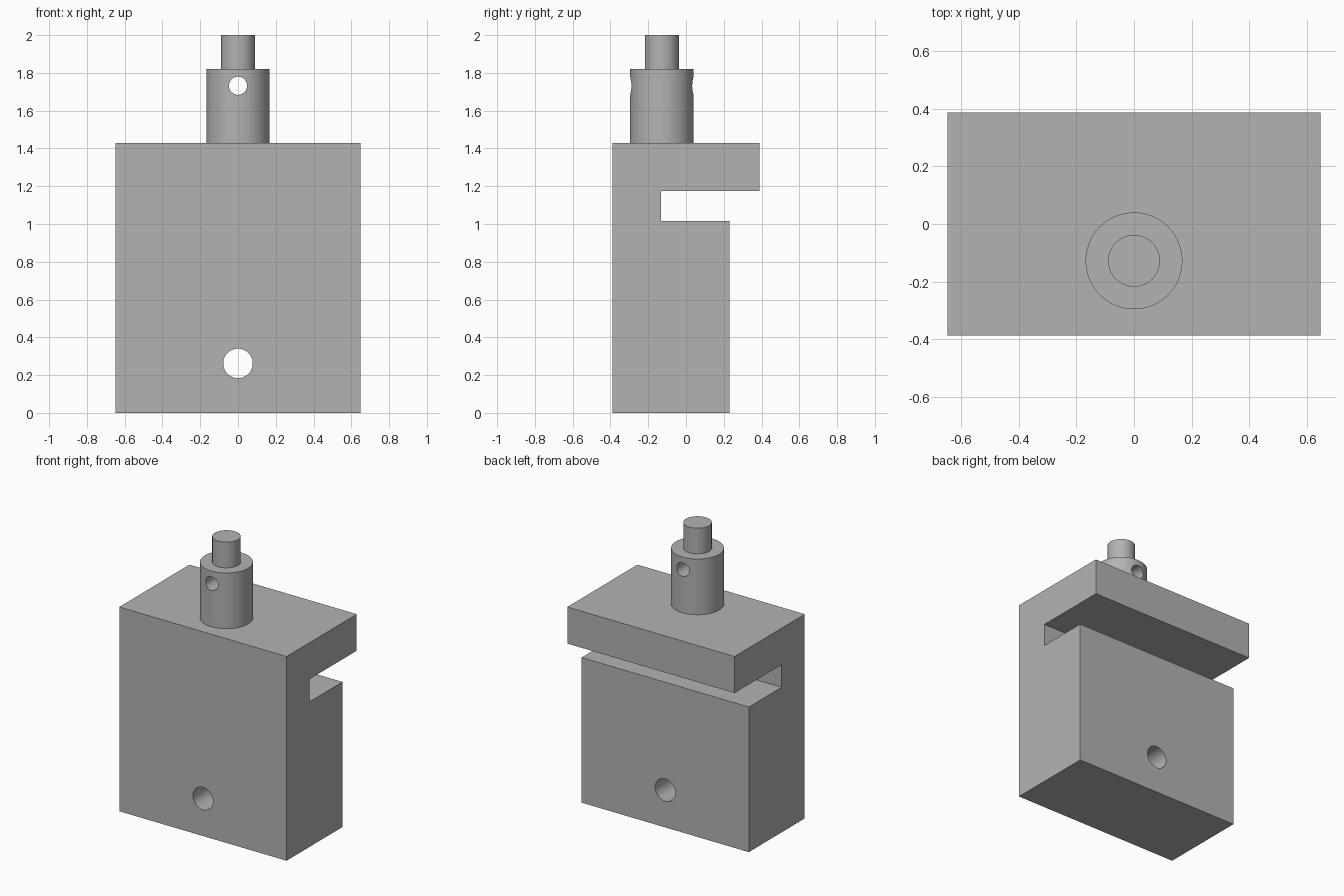
import bpy, bmesh, math
from mathutils import Matrix, Vector

cube = bpy.data.objects.get("Cube")
if cube:
    bpy.data.objects.remove(cube, do_unlink=True)

SHANK_Y = -0.128

steel = bpy.data.materials.new("plain grey steel")
steel.use_nodes = True
colour = (0.45, 0.45, 0.45, 1)
steel.diffuse_color = colour
steel.node_tree.nodes["Principled BSDF"].inputs["Base Color"].default_value = colour


def make_object(name, bm):
    bmesh.ops.recalc_face_normals(bm, faces=bm.faces)
    mesh = bpy.data.meshes.new(name)
    bm.to_mesh(mesh)
    bm.free()
    mesh.materials.append(steel)
    obj = bpy.data.objects.new(name, mesh)
    bpy.context.collection.objects.link(obj)
    return obj


def drill(obj, z, radius):
    """Cut a round hole right through along y."""
    bm = bmesh.new()
    bmesh.ops.create_cone(bm, cap_ends=True, segments=64, radius1=radius,
                          radius2=radius, depth=2,
                          matrix=Matrix.Translation((0, 0, z)) @ Matrix.Rotation(math.pi / 2, 4, 'X'))
    cutter = make_object("hole_cutter", bm)
    cutter.hide_render = True
    mod = obj.modifiers.new("hole", 'BOOLEAN')
    mod.operation = 'DIFFERENCE'
    mod.solver = 'EXACT'
    mod.object = cutter
    bpy.context.view_layer.objects.active = obj
    bpy.ops.object.modifier_apply(modifier=mod.name)
    bpy.data.objects.remove(cutter, do_unlink=True)


def smooth(obj):
    bpy.ops.object.select_all(action='DESELECT')
    obj.select_set(True)
    bpy.context.view_layer.objects.active = obj
    bpy.ops.object.shade_smooth_by_angle(angle=math.radians(30))


# Block: slotted side profile (y, z) extruded across the width
half_width = 0.648
profile = [(-0.388, 0), (0.23, 0), (0.23, 1.016), (-0.132, 1.016),
           (-0.132, 1.174), (0.388, 1.174), (0.388, 1.43), (-0.388, 1.43)]
bm = bmesh.new()
side = bm.faces.new([bm.verts.new((-half_width, y, z)) for y, z in profile])
ext = bmesh.ops.extrude_face_region(bm, geom=[side])
bmesh.ops.translate(bm, vec=(2 * half_width, 0, 0),
                    verts=[v for v in ext["geom"] if isinstance(v, bmesh.types.BMVert)])
block = make_object("slotted_block", bm)
drill(block, 0.262, 0.078)
smooth(block)

# Shank: stepped round pin turned from a (radius, z) profile
steps = [(0, 1.43), (0.168, 1.43), (0.168, 1.82), (0.09, 1.82), (0.09, 2), (0, 2)]
bm = bmesh.new()
verts = [bm.verts.new((r, SHANK_Y, z)) for r, z in steps]
edges = [bm.edges.new(pair) for pair in zip(verts, verts[1:])]
bmesh.ops.spin(bm, geom=verts + edges, cent=Vector((0, SHANK_Y, 0)), axis=(0, 0, 1),
               angle=2 * math.pi, steps=96)
bmesh.ops.remove_doubles(bm, verts=bm.verts, dist=0.0005)
shank = make_object("stepped_shank", bm)
drill(shank, 1.732, 0.048)
smooth(shank)
